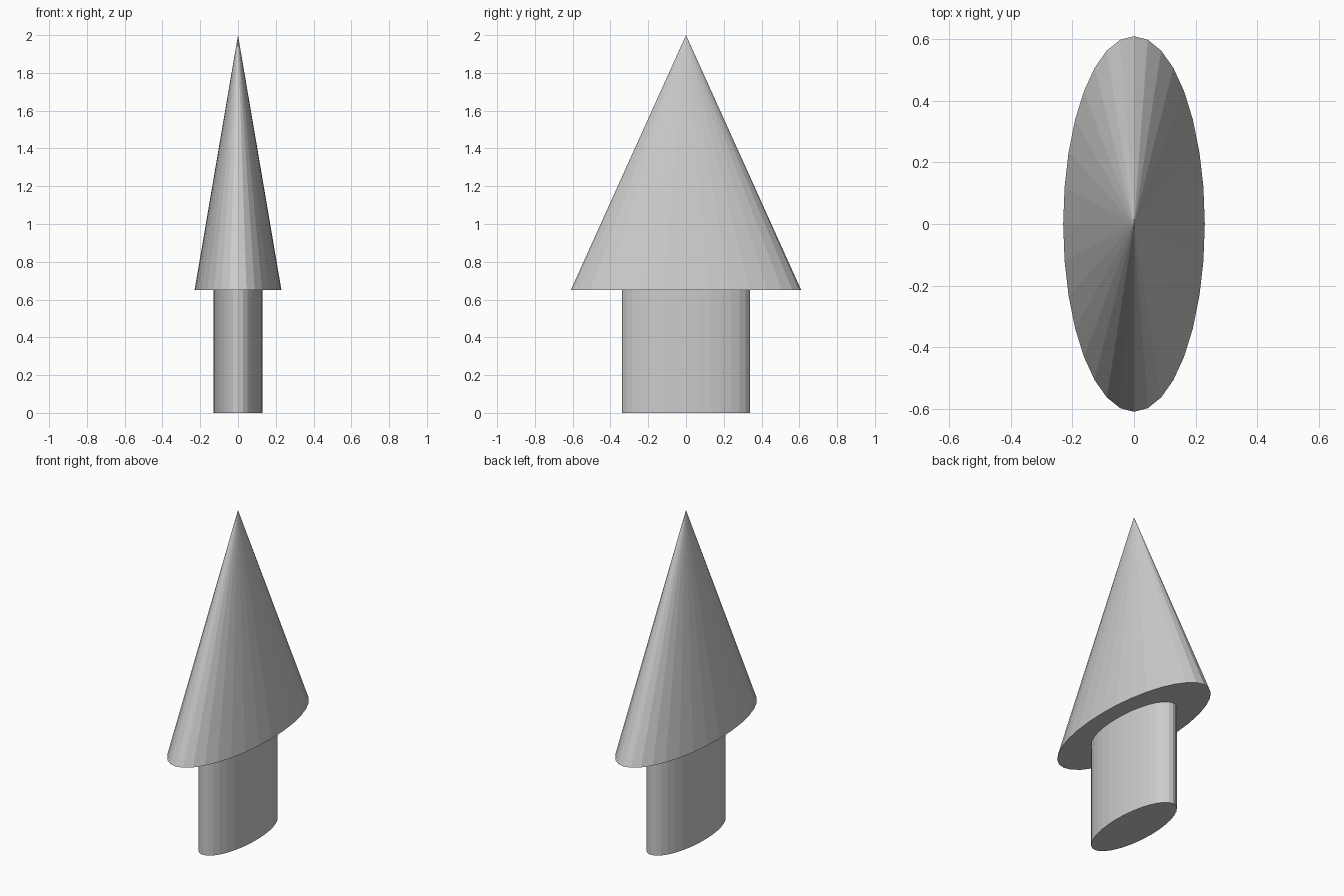
import bpy

if "Cube" in bpy.data.objects:
    bpy.data.objects.remove(bpy.data.objects["Cube"])

SIDES = 32


def elliptic_part(name, rx, ry, z0, z1, tip):
    """Flat-faced oval cylinder (tip=1) or cone (tip=0) from z0 to z1."""
    bpy.ops.mesh.primitive_cone_add(
        vertices=SIDES, radius1=1, radius2=tip, depth=z1 - z0,
        location=(0, 0, (z0 + z1) / 2))
    obj = bpy.context.object
    obj.name = name
    obj.scale = (rx, ry, 1)
    bpy.ops.object.transform_apply(location=False, rotation=False, scale=True)
    return obj


# Oval trunk and the pointed crown resting on it
elliptic_part("trunk", 0.13, 0.34, 0.0, 0.65, 1)
elliptic_part("crown", 0.23, 0.61, 0.65, 2.0, 0)
